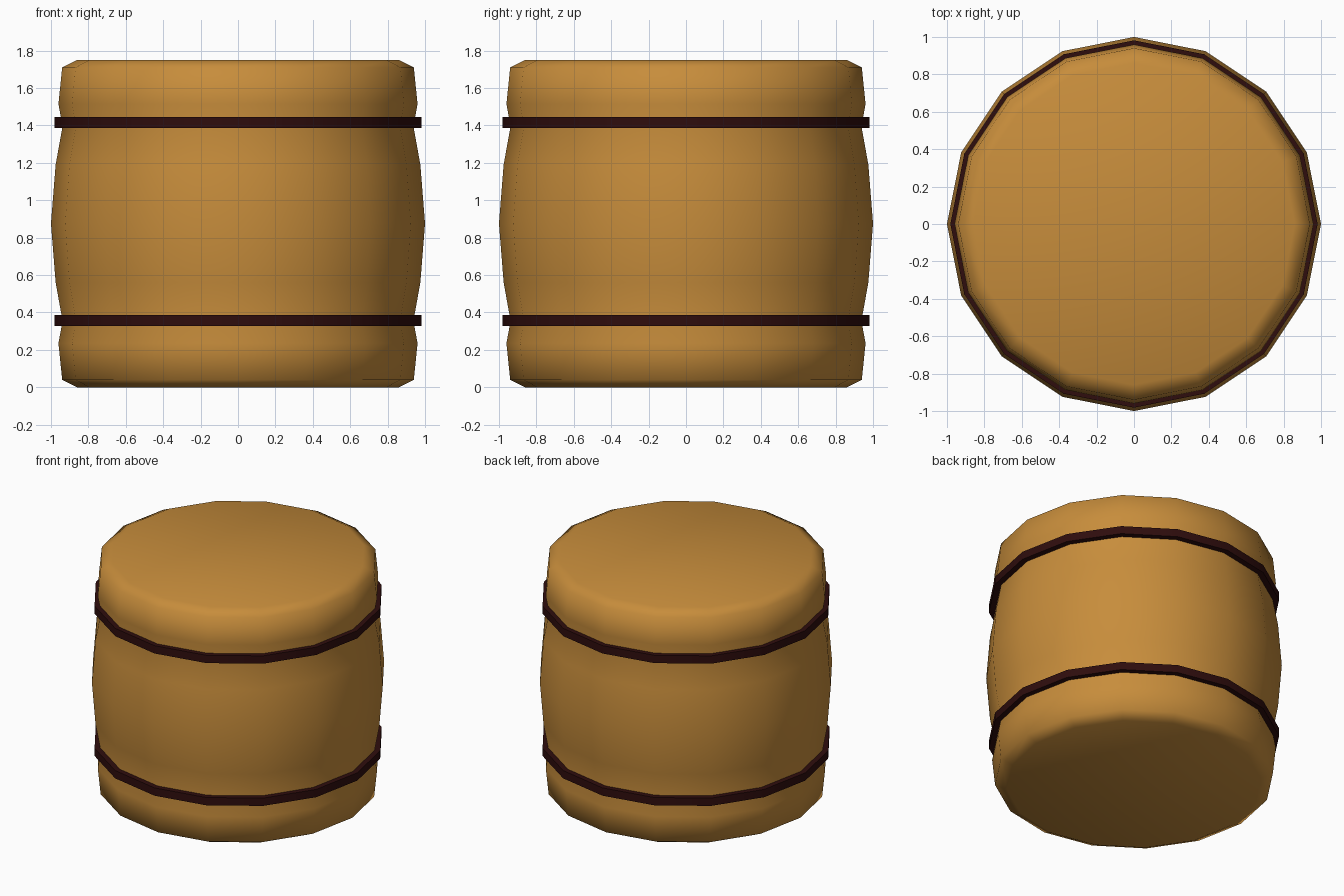
import bpy, bmesh
from math import cos, sin, tau, radians

SIDES = 16

cube = bpy.data.objects.get("Cube")
if cube:
    bpy.data.objects.remove(cube)


def material(name, rgb):
    mat = bpy.data.materials.new(name)
    mat.use_nodes = True
    mat.diffuse_color = (*rgb, 1)
    bsdf = next(n for n in mat.node_tree.nodes if n.type == 'BSDF_PRINCIPLED')
    bsdf.inputs["Base Color"].default_value = (*rgb, 1)
    return mat


def lathe(name, profile, mat, closed=False, smooth_angle=180):
    """Spin an (r, z) profile around z; open profiles are capped at both ends."""
    bm = bmesh.new()
    rings = [[bm.verts.new((r * cos(tau * i / SIDES), r * sin(tau * i / SIDES), z))
              for i in range(SIDES)] for r, z in profile]
    pairs = list(zip(rings, rings[1:]))
    if closed:
        pairs.append((rings[-1], rings[0]))
    else:
        bm.faces.new(rings[0][::-1])
        bm.faces.new(rings[-1])
    for low, high in pairs:
        for i in range(SIDES):
            j = (i + 1) % SIDES
            bm.faces.new((low[i], low[j], high[j], high[i]))
    bmesh.ops.recalc_face_normals(bm, faces=bm.faces)
    mesh = bpy.data.meshes.new(name)
    bm.to_mesh(mesh)
    bm.free()
    mesh.materials.append(mat)
    obj = bpy.data.objects.new(name, mesh)
    bpy.context.collection.objects.link(obj)
    bpy.ops.object.select_all(action='DESELECT')
    obj.select_set(True)
    bpy.context.view_layer.objects.active = obj
    if smooth_angle >= 180:
        bpy.ops.object.shade_smooth()
    else:
        bpy.ops.object.shade_smooth_by_angle(angle=radians(smooth_angle))
    return obj


wood = material("warm_wood", (0.57, 0.265, 0.044))
iron = material("dark_red_iron", (0.028, 0.004, 0.004))

# Barrel body: lower half profile mirrored about the bulge
HEIGHT = 1.75
lower = [(0.86, 0), (0.94, 0.04), (0.96, 0.235), (0.938, 0.355), (0.975, 0.56)]
upper = [(r, HEIGHT - z) for r, z in reversed(lower)]
lathe("barrel_body", lower + [(1, HEIGHT / 2)] + upper, wood)

# Hoops: square-edged bands sitting in the two grooves
for name, z in (("lower_hoop", 0.357), ("upper_hoop", 1.415)):
    a, b = z - 0.029, z + 0.029
    lathe(name, [(0.92, a), (0.982, a), (0.982, b), (0.92, b)], iron,
          closed=True, smooth_angle=30)
